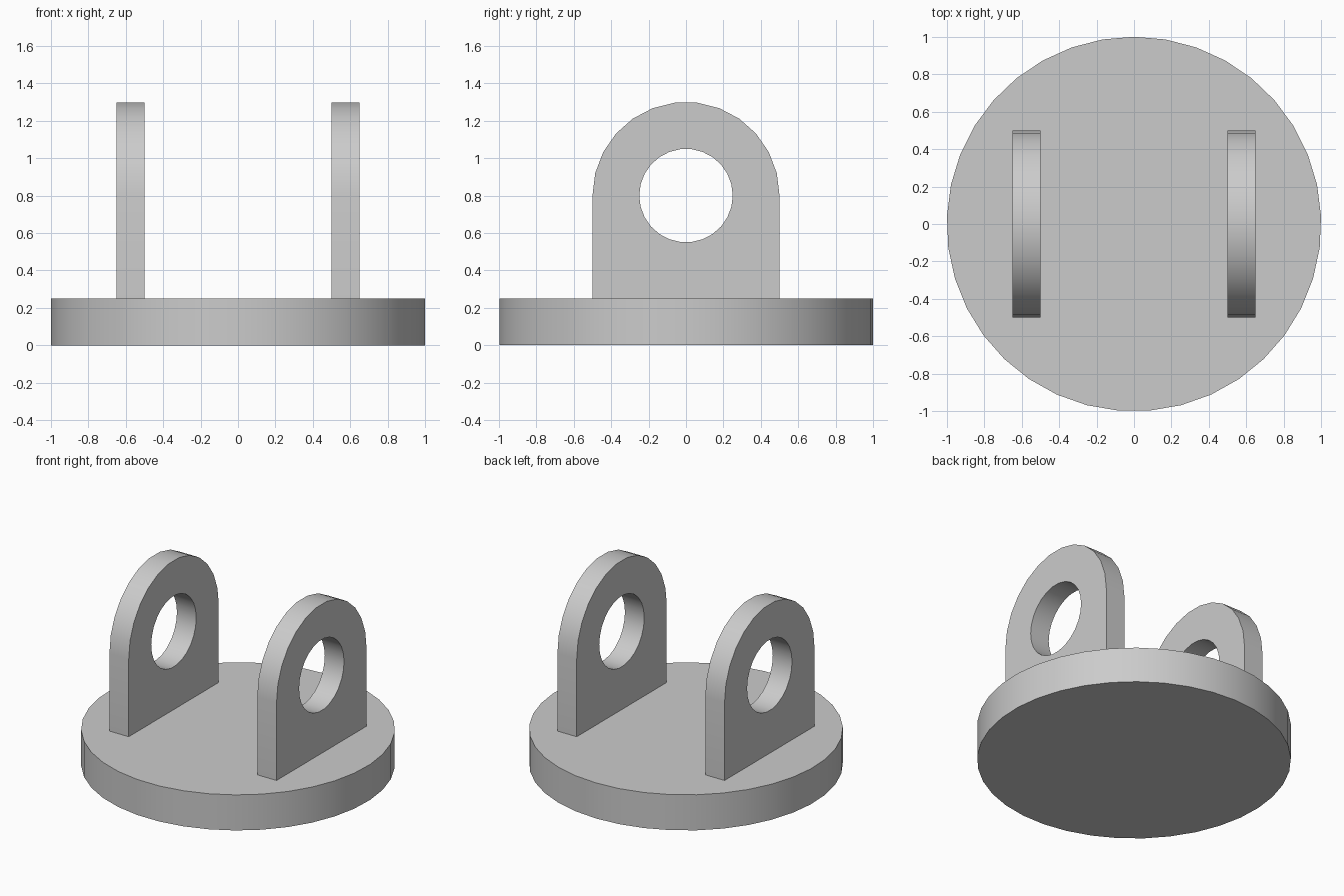
import bpy, bmesh, math
from mathutils import Vector

cube = bpy.data.objects.get("Cube")
if cube:
    bpy.data.objects.remove(cube, do_unlink=True)

grey = bpy.data.materials.new("light grey")
grey.use_nodes = True
colour = (0.6, 0.6, 0.6, 1)
grey.diffuse_color = colour
grey.node_tree.nodes["Principled BSDF"].inputs["Base Color"].default_value = colour


def arc(radius, start, step, count):
    """Points on a circle, as (horizontal, vertical) pairs."""
    return [(radius * math.cos(start + i * step), radius * math.sin(start + i * step))
            for i in range(count)]


def extrude_profile(name, loops, offset):
    """Fill closed loops of points (inner loops become holes) and extrude them."""
    bm = bmesh.new()
    edges = []
    for loop in loops:
        verts = [bm.verts.new(p) for p in loop]
        edges += [bm.edges.new((a, b)) for a, b in zip(verts, verts[1:] + verts[:1])]
    bmesh.ops.triangle_fill(bm, edges=edges, use_beauty=True)
    result = bmesh.ops.extrude_face_region(bm, geom=bm.faces[:], use_keep_orig=True)
    moved = [g for g in result["geom"] if isinstance(g, bmesh.types.BMVert)]
    bmesh.ops.translate(bm, verts=moved, vec=Vector(offset))
    bmesh.ops.recalc_face_normals(bm, faces=bm.faces[:])
    # Merge the triangles of each flat face
    bmesh.ops.dissolve_limit(bm, angle_limit=math.radians(0.5),
                             verts=bm.verts[:], edges=bm.edges[:])
    mesh = bpy.data.meshes.new(name)
    bm.to_mesh(mesh)
    bm.free()
    mesh.materials.append(grey)
    obj = bpy.data.objects.new(name, mesh)
    bpy.context.collection.objects.link(obj)
    bpy.ops.object.select_all(action="DESELECT")
    obj.select_set(True)
    bpy.context.view_layer.objects.active = obj
    bpy.ops.object.shade_smooth_by_angle(angle=math.radians(30))
    return obj


# Round base plate
base_top = 0.25
sides = 37
rim = [(x, y, 0) for x, y in arc(1, math.pi / 2, math.tau / sides, sides)]
extrude_profile("base_plate", [rim], (0, 0, base_top))

# Two upright lugs, each with a rounded top and a round hole
centre_z, half_width, thickness, inner_x = 0.8, 0.5, 0.15, 0.5
step = math.pi / 13
outline = arc(half_width, 0, step, 14)
outline += [(-half_width, base_top - centre_z), (half_width, base_top - centre_z)]
hole = arc(half_width / 2, 0, step, 26)
for name, x in (("right_lug", -inner_x - thickness), ("left_lug", inner_x)):
    loops = [[(x, y, z + centre_z) for y, z in loop] for loop in (outline, hole)]
    extrude_profile(name, loops, (thickness, 0, 0))
